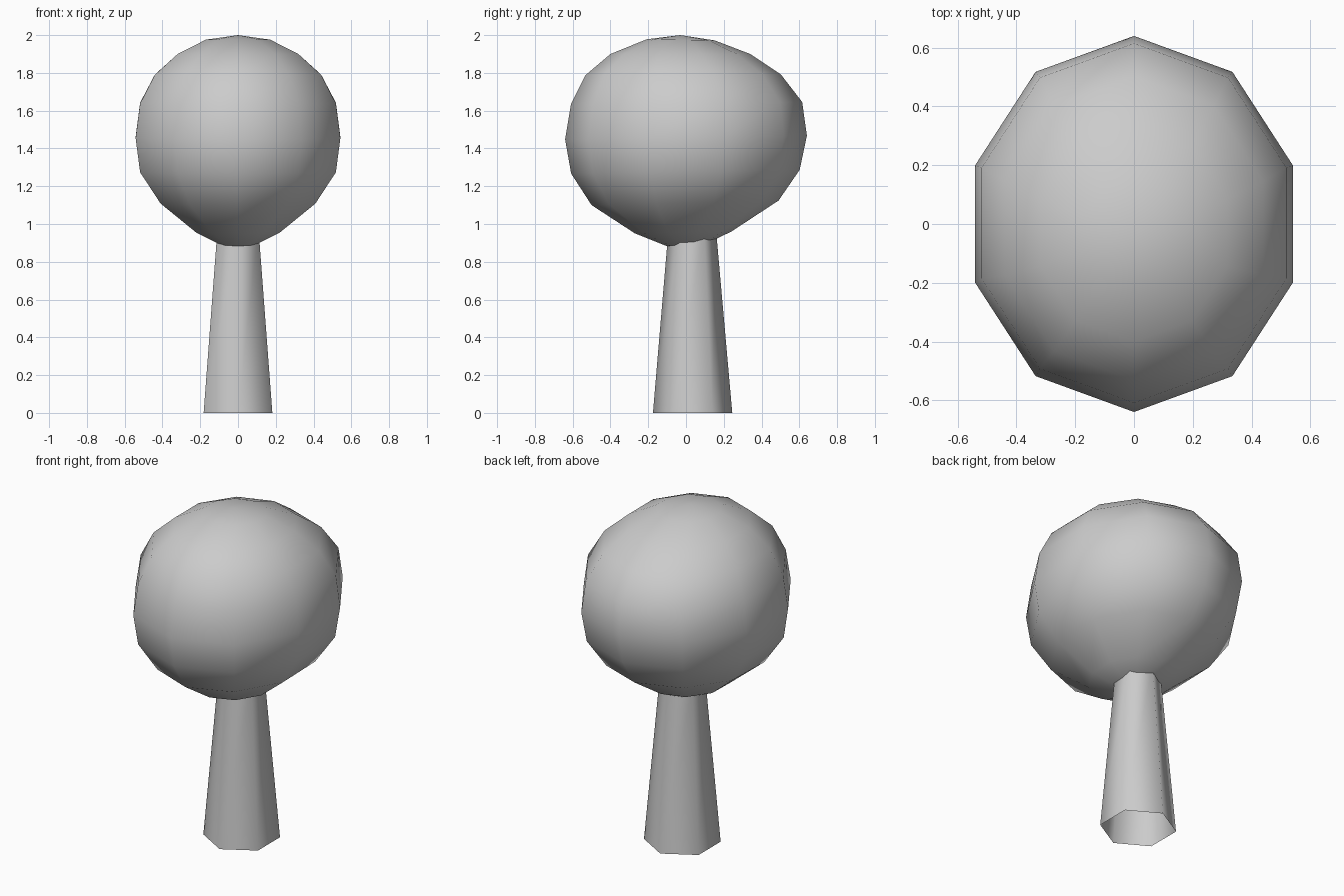
import bpy, bmesh, math

if "Cube" in bpy.data.objects:
    bpy.data.objects.remove(bpy.data.objects["Cube"])


def ring(bm, n, rx, ry, cy, z, tilt=0.0):
    # horizontal n-gon with a corner on +y; tilt raises the back
    verts = []
    for i in range(n):
        a = math.tau * i / n
        verts.append(bm.verts.new((-rx * math.sin(a), cy + ry * math.cos(a), z + tilt * math.cos(a))))
    return verts


def bridge(bm, lower, upper):
    n = len(lower)
    for i in range(n):
        j = (i + 1) % n
        bm.faces.new((lower[i], lower[j], upper[j], upper[i]))


def finish(bm, name):
    bmesh.ops.recalc_face_normals(bm, faces=bm.faces)
    for f in bm.faces:
        f.smooth = True
    mesh = bpy.data.meshes.new(name)
    bm.to_mesh(mesh)
    bm.free()
    obj = bpy.data.objects.new(name, mesh)
    bpy.context.collection.objects.link(obj)
    return obj


# crown: ten-sided smooth ball, narrowed towards the trunk
# rings from bottom to top: rx, ry, centre y, z, tilt
profile = [
    (0.095, 0.11, 0.005, 0.892, 0.008),
    (0.231, 0.255, -0.015, 0.955, 0.005),
    (0.431, 0.495, -0.005, 1.112, 0.012),
    (0.545, 0.605, -0.003, 1.277, 0.010),
    (0.570, 0.640, 0.0, 1.458, 0.010),
    (0.545, 0.612, 0.003, 1.640, 0.006),
    (0.463, 0.517, -0.015, 1.790, 0.002),
    (0.336, 0.370, -0.030, 1.900, 0.0),
    (0.179, 0.180, -0.028, 1.975, -0.003),
]
bm = bmesh.new()
rings = [ring(bm, 10, *p) for p in profile]
for lo, hi in zip(rings, rings[1:]):
    bridge(bm, lo, hi)
for loop, pole in ((rings[0], (0, 0, 0.885)), (rings[-1], (0, -0.03, 2.0))):
    tip = bm.verts.new(pole)
    for i in range(10):
        bm.faces.new((loop[i], loop[(i + 1) % 10], tip))
finish(bm, "crown")

# trunk: open, tapered hexagonal tube reaching into the crown
bm = bmesh.new()
bridge(bm, ring(bm, 6, 0.21, 0.21, 0.035, 0), ring(bm, 6, 0.125, 0.125, 0.033, 0.98))
finish(bm, "trunk")
